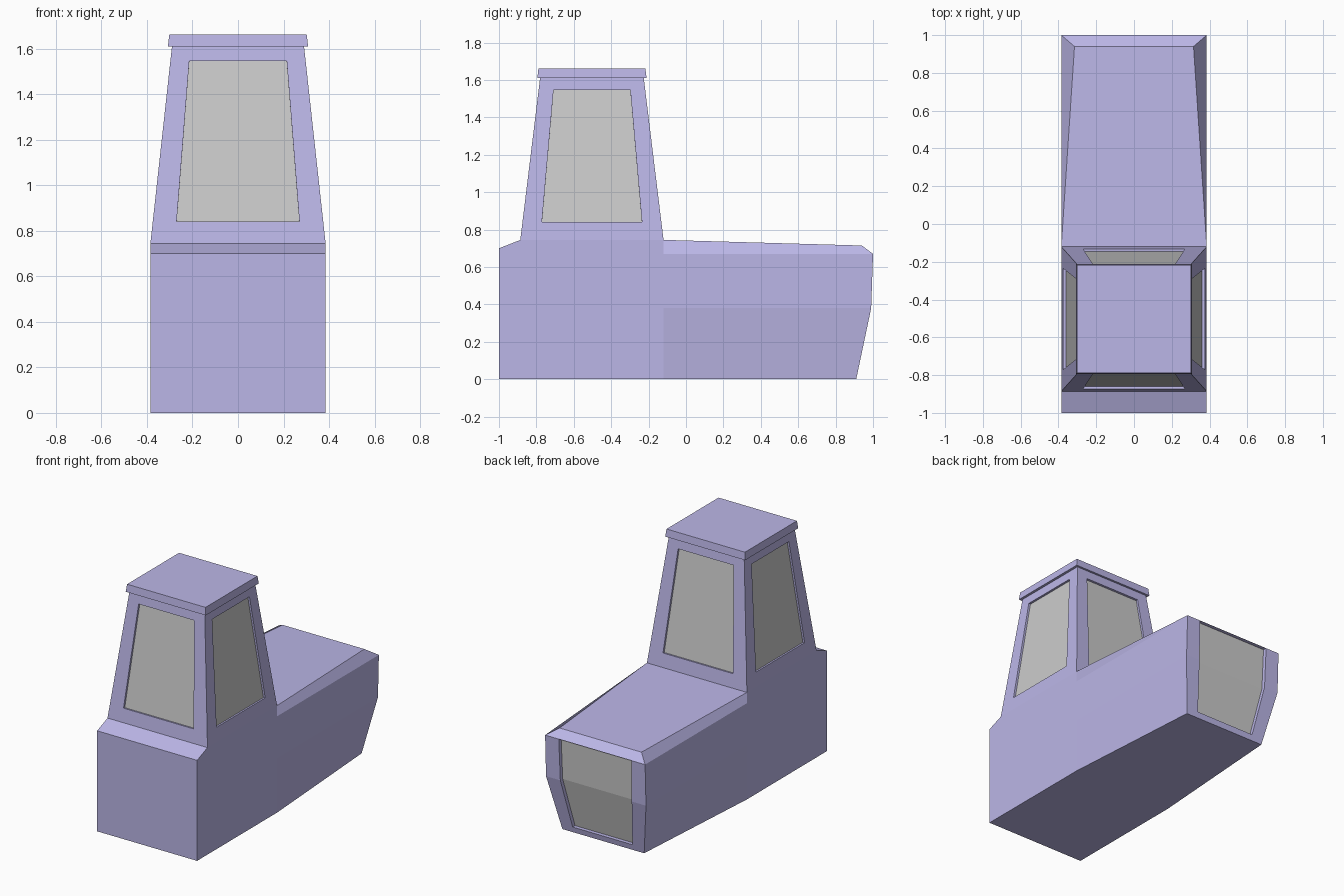
import bpy, bmesh
from mathutils import Vector

if "Cube" in bpy.data.objects:
    bpy.data.objects.remove(bpy.data.objects["Cube"])

paint = bpy.data.materials.new("violet_paint")
paint.diffuse_color = (0.5, 0.47, 0.8, 1)
paint.use_nodes = True
paint.node_tree.nodes["Principled BSDF"].inputs["Base Color"].default_value = paint.diffuse_color


def make(name, polys, mat=None, outward=None):
    """Object from a list of point loops; outward fixes facing of open panes."""
    bm = bmesh.new()
    for poly in polys:
        bm.faces.new([bm.verts.new(p) for p in poly])
    bmesh.ops.remove_doubles(bm, verts=bm.verts, dist=1e-5)
    if outward is None:
        bmesh.ops.recalc_face_normals(bm, faces=bm.faces)
    else:
        bm.normal_update()
        for f in bm.faces:
            if f.normal.dot(outward) < 0:
                f.normal_flip()
    me = bpy.data.meshes.new(name)
    bm.to_mesh(me)
    bm.free()
    if mat:
        me.materials.append(mat)
    ob = bpy.data.objects.new(name, me)
    bpy.context.collection.objects.link(ob)
    return ob


def framed(outer, inner, depth, pane_loops, name, open_top=False):
    """Border + recess polygons; adds the grey pane just above the recess floor."""
    n = len(outer)
    depth = Vector(depth)
    back = [Vector(p) + depth for p in inner]
    polys = []
    for i in range(n):
        j = (i + 1) % n
        if not (open_top and j == 0):
            polys.append([outer[i], outer[j], inner[j], inner[i]])
        polys.append([inner[i], inner[j], back[j], back[i]])
    polys += [[back[i] for i in loop] for loop in pane_loops]
    lift = depth * -0.12
    make(name, [[back[i] + lift for i in loop] for loop in pane_loops],
         outward=-depth)
    return polys


# Lower body and hood: right-side outline points, mirrored to the left
W, N = 0.385, 0.315
P = {
    "A": (W, -1, 0), "B": (W, -1, 0.70), "C": (W, -0.885, 0.745),
    "D": (W, -0.12, 0.745), "J": (W, -0.12, 0.67), "K": (W, -0.12, 0.38),
    "E": (W, -0.12, 0), "F": (N, 0.94, 0.715), "G": (W, 1, 0.67),
    "H": (W, 0.99, 0.38), "I": (N, 0.91, 0),
}


def flip(p):
    return (-p[0], p[1], p[2])


body = []
for loop in ("ABCDJKE", "DFGJ", "JGHK", "KHIE"):
    body.append([P[k] for k in loop])
    body.append([flip(P[k]) for k in loop])
for a, b in ("AB", "BC", "CD", "DF", "FG", "IE", "EA"):
    body.append([P[a], P[b], flip(P[b]), flip(P[a])])

# Nose grille, bent like the nose and open to the hood edge
half_in = [(0.28, 1, 0.67), (0.275, 0.99, 0.38), (0.23, 0.9184, 0.04)]
half_out = [P["G"], P["H"], P["I"]]
outer = half_out + [flip(p) for p in reversed(half_out)]
inner = half_in + [flip(p) for p in reversed(half_in)]
body += framed(outer, inner, (0, -0.03, 0), [(0, 1, 4, 5), (1, 2, 3, 4)],
               "nose_grille", open_top=True)
make("body", body, paint)

# Tapered cab with a recessed window on each side
CY, Z0, Z1 = -0.503, 0.745, 1.612


def cab_point(side, u, z):
    t = (z - Z0) / (Z1 - Z0)
    x, y = u, -1
    for _ in range(side):
        x, y = -y, x
    return (x * (0.385 + t * (0.290 - 0.385)),
            CY + y * (0.383 + t * (0.277 - 0.383)), z)


def ring(side, u, za, zb):
    return [cab_point(side, s * u, z)
            for s, z in ((-1, za), (1, za), (1, zb), (-1, zb))]


cab = []
for side, label in enumerate(("front", "right", "back", "left")):
    o, i = ring(side, 1, Z0, Z1), ring(side, 0.72, 0.84, 1.547)
    a, b, c = (Vector(p) for p in o[:3])
    inward = -(b - a).cross(c - b).normalized() * 0.016
    cab += framed(o, i, inward, [(0, 1, 2, 3)], label + "_window")
for z in (Z0, Z1):
    cab.append([cab_point(s, -1, z) for s in range(4)])
make("cab", cab, paint)

# Roof slab, slightly narrower at the top
corners = ((-1, -1), (1, -1), (1, 1), (-1, 1))
low = [(x * 0.308, CY + y * 0.292, 1.61) for x, y in corners]
top = [(x * 0.302, CY + y * 0.286, 1.662) for x, y in corners]
roof = [low, top]
for i in range(4):
    j = (i + 1) % 4
    roof.append([low[i], low[j], top[j], top[i]])
make("roof", roof, paint)
